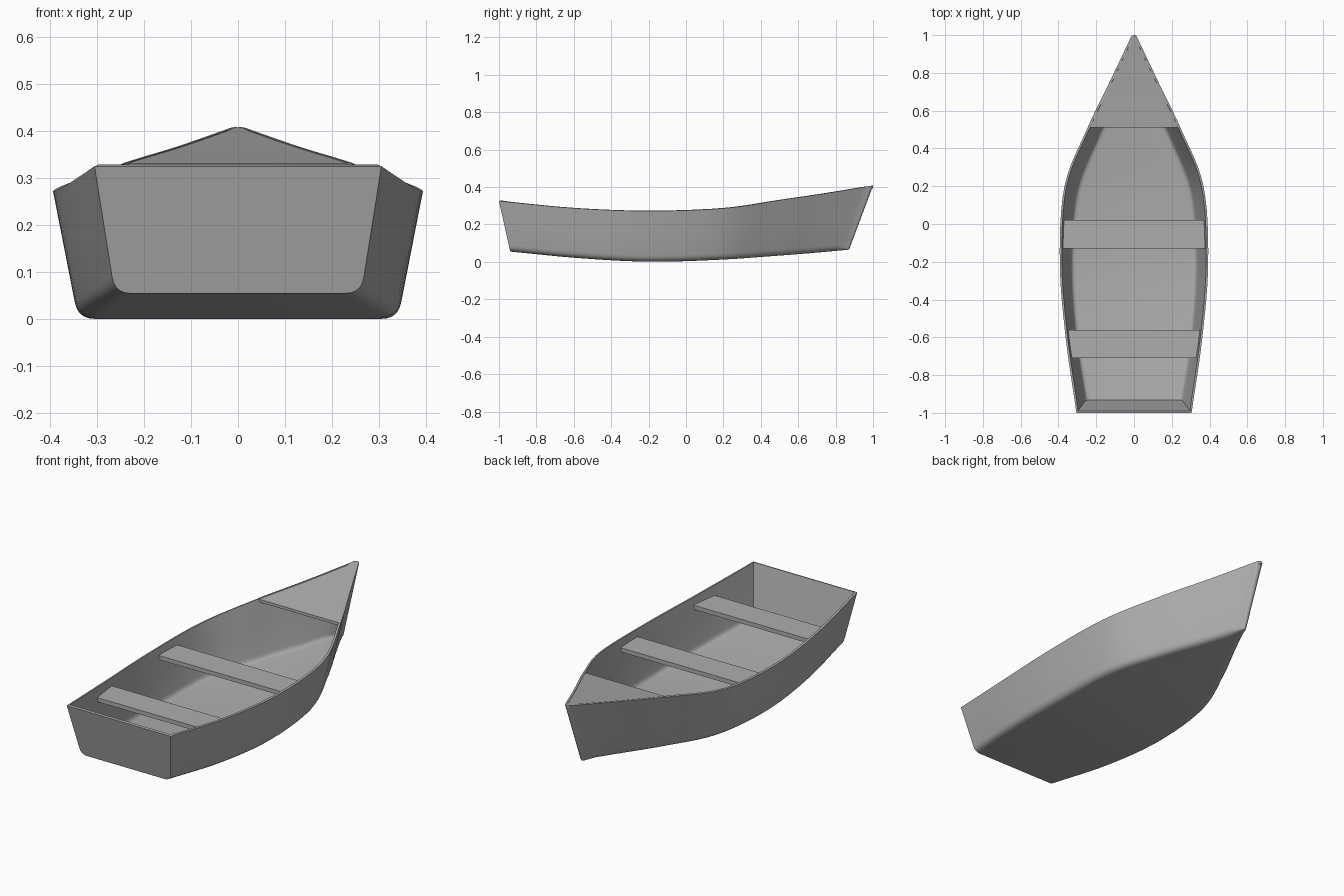
import bpy, bmesh, math
from mathutils import Vector

if "Cube" in bpy.data.objects:
    bpy.data.objects.remove(bpy.data.objects["Cube"])

GREY = 0.42
mat = bpy.data.materials.new("plain grey")
mat.use_nodes = True
mat.diffuse_color = (GREY, GREY, GREY, 1)
mat.node_tree.nodes["Principled BSDF"].inputs["Base Color"].default_value = (GREY, GREY, GREY, 1)

# Guide lines from stern to bow: (half width, y, z)
SHEER = [Vector(p) for p in [(.305, -1, .325), (.362, -.6, .287), (.393, -.2, .272), (.368, .2, .286),
                             (.25, .5, .329), (.13, .75, .366), (.018, .985, .405)]]
CHINE = [Vector(p) for p in [(.262, -.94, .055), (.318, -.57, .02), (.34, -.2, .001), (.312, .17, .011),
                             (.205, .45, .03), (.1, .67, .047), (.014, .857, .064)]]
SKIN = .011
STEPS = 6


def spline(points, t):
    """Smooth curve through the points, t counted in points."""
    i = min(int(t), len(points) - 2)
    u = t - i
    b, c = points[i], points[i + 1]
    a = points[i - 1] if i > 0 else 2 * b - c
    d = points[i + 2] if i + 2 < len(points) else 2 * c - b
    return b + .5 * u * (c - a + u * (2 * a - 5 * b + 4 * c - d + u * (3 * (b - c) + d - a)))


def stations():
    """Pairs of sheer and chine points, ending in a rounded stem."""
    count = (len(SHEER) - 1) * STEPS
    pairs = [(spline(SHEER, k / STEPS), spline(CHINE, k / STEPS)) for k in range(count + 1)]
    for k in range(1, 5):
        a = k / 4 * math.pi / 2 * .96
        pairs.append(tuple(Vector((p.x * math.cos(a), p.y + .015 * math.sin(a), p.z + .002 * math.sin(a)))
                           for p in (SHEER[-1], CHINE[-1])))
    return pairs


def section(top, low):
    """Full cross-section: straight sides, rounded chines, flat bottom."""
    r = min(.035, low.x * .8)
    side = low + (top - low).normalized() * r
    floor = low - Vector((r, 0, 0))
    half = [top, top.lerp(side, .5)]
    for k in range(6):
        u = k / 5
        half.append(side.lerp(low, u).lerp(low.lerp(floor, u), u))
    mirrored = [Vector((-p.x, p.y, p.z)) for p in reversed(half)]
    return half + mirrored


def finish(name, bm, outward=True):
    if outward:
        bmesh.ops.recalc_face_normals(bm, faces=bm.faces)
    mesh = bpy.data.meshes.new(name)
    bm.to_mesh(mesh)
    bm.free()
    mesh.materials.append(mat)
    obj = bpy.data.objects.new(name, mesh)
    bpy.context.collection.objects.link(obj)
    return obj


def activate(obj):
    bpy.ops.object.select_all(action='DESELECT')
    obj.select_set(True)
    bpy.context.view_layer.objects.active = obj


def loft(bm, rings, closed=False):
    rows = [[bm.verts.new(p) for p in ring] for ring in rings]
    n = len(rows[0])
    for a, b in zip(rows, rows[1:]):
        for j in range(n if closed else n - 1):
            k = (j + 1) % n
            bm.faces.new((a[j], a[k], b[k], b[j]))
    bm.faces.new(rows[0])
    bm.faces.new(rows[-1])


# Hull: open shell with transom, thickened inwards
pairs = stations()
bm = bmesh.new()
loft(bm, [section(*p) for p in pairs])
bmesh.ops.recalc_face_normals(bm, faces=bm.faces)
bm.normal_update()
lowest = min(bm.faces, key=lambda f: f.calc_center_median().z)
if lowest.normal.z > 0:
    bmesh.ops.reverse_faces(bm, faces=bm.faces)
hull = finish("hull", bm, outward=False)
activate(hull)
solid = hull.modifiers.new("planking", 'SOLIDIFY')
solid.thickness = SKIN
solid.offset = -1
solid.use_even_offset = True
solid.thickness_clamp = 1
bpy.ops.object.modifier_apply(modifier=solid.name)
bpy.ops.object.shade_smooth_by_angle(angle=math.radians(30))


def sheer_at(y):
    """Sheer point at a given y, by bisection."""
    lo, hi = 0, len(SHEER) - 1
    for _ in range(30):
        mid = (lo + hi) / 2
        if spline(SHEER, mid).y < y:
            lo = mid
        else:
            hi = mid
    return spline(SHEER, lo), spline(CHINE, lo)


# Bow deck: flat across, following the sheer
DECK_START = .51
edge = [sheer_at(DECK_START)[0]] + [top for top, _ in pairs if top.y > DECK_START + .01]
rings = []
for p in edge:
    hi, lo = p.z + .001, p.z - .014
    inner = max(p.x - .004, p.x * .5)
    rings.append([Vector(q) for q in ((-p.x, p.y, hi), (p.x, p.y, hi), (inner, p.y, lo), (-inner, p.y, lo))])
bm = bmesh.new()
loft(bm, rings, closed=True)
deck = finish("bow_deck", bm)


def half_width(y, z):
    top, low = sheer_at(y)
    u = (z - low.z) / (top.z - low.z)
    return low.x + (top.x - low.x) * u - SKIN * .6


# Benches: planks cut to the inside of the hull
def bench(name, back, front, z, thick=.022):
    bm = bmesh.new()
    rings = []
    for y in (back, front):
        wide, narrow = half_width(y, z), half_width(y, z - thick)
        rings.append([Vector(q) for q in ((-wide, y, z), (wide, y, z),
                                          (narrow, y, z - thick), (-narrow, y, z - thick))])
    loft(bm, rings, closed=True)
    return finish(name, bm)


bench("middle_bench", -.13, .02, .24)
bench("stern_bench", -.71, -.56, .25)
